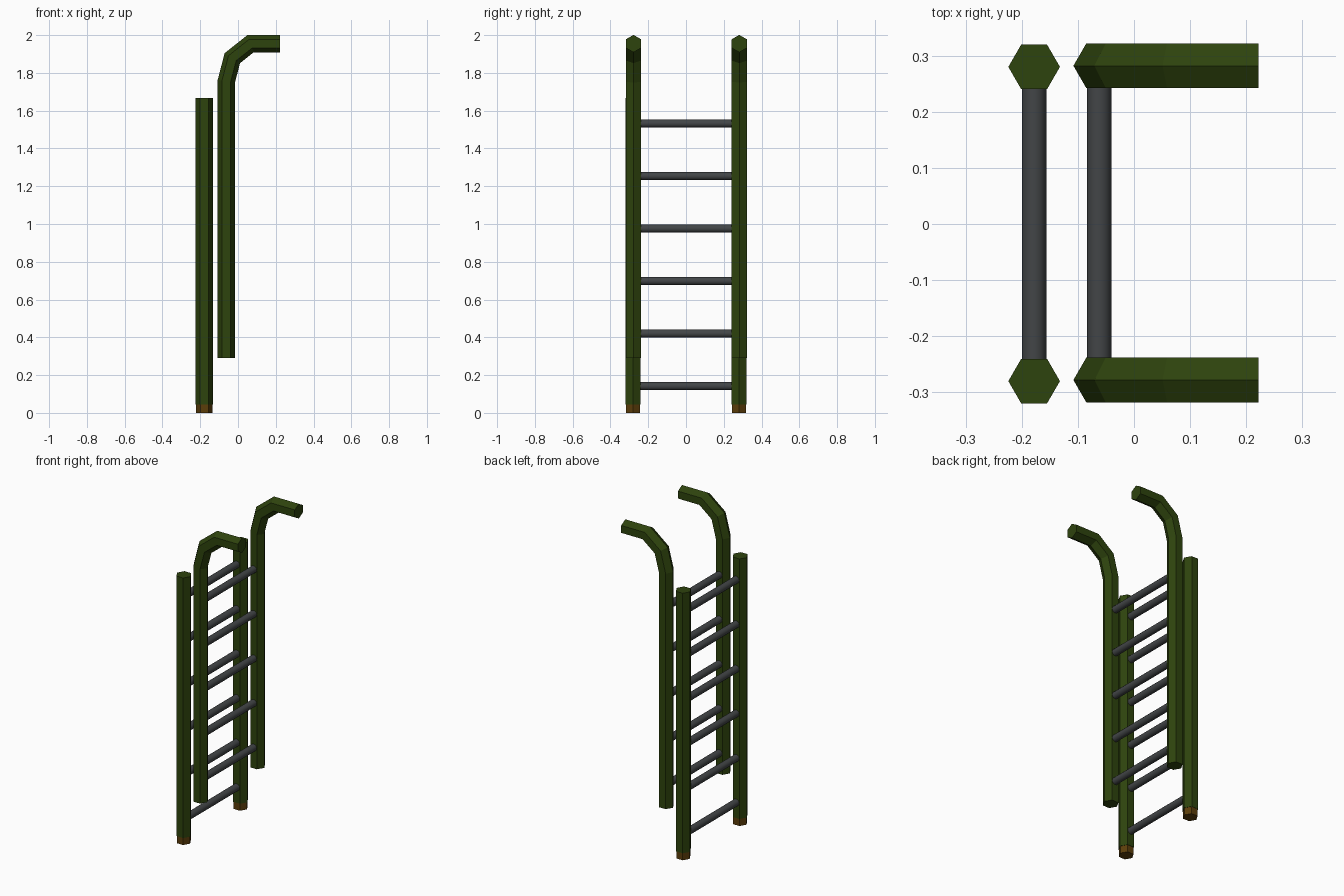
import bpy, bmesh, math
from mathutils import Vector

if "Cube" in bpy.data.objects:
    bpy.data.objects.remove(bpy.data.objects["Cube"])


def material(name, rgb):
    m = bpy.data.materials.new(name)
    m.diffuse_color = (*rgb, 1)
    m.use_nodes = True
    m.node_tree.nodes["Principled BSDF"].inputs["Base Color"].default_value = m.diffuse_color
    return m


GREEN = material("olive green", (0.027, 0.056, 0.004))
GREY = material("dark grey", (0.055, 0.060, 0.063))
BROWN = material("brown", (0.105, 0.047, 0.003))


def tube(name, path, y, radius, mat):
    """Hexagonal tube along an (x, z) path with mitred corners."""
    bm = bmesh.new()
    pts = [Vector((x, z)) for x, z in path]
    rings = []
    for i, p in enumerate(pts):
        a = (p - pts[i - 1]).normalized() if i else (pts[1] - p).normalized()
        b = (pts[i + 1] - p).normalized() if i < len(pts) - 1 else a
        t = (a + b).normalized()
        normal = Vector((t.y, -t.x)) / t.dot(a)
        ring = []
        for k in range(6):
            u = radius * math.cos(k * math.pi / 3)
            v = radius * math.sin(k * math.pi / 3)
            q = p + normal * u
            ring.append(bm.verts.new((q.x, y + v, q.y)))
        rings.append(ring)
    for r, s in zip(rings, rings[1:]):
        for k in range(6):
            n = (k + 1) % 6
            bm.faces.new((r[k], r[n], s[n], s[k]))
    bm.faces.new(rings[0][::-1])
    bm.faces.new(rings[-1])
    bmesh.ops.recalc_face_normals(bm, faces=bm.faces[:])
    me = bpy.data.meshes.new(name)
    bm.to_mesh(me)
    bm.free()
    me.materials.append(mat)
    bpy.context.collection.objects.link(bpy.data.objects.new(name, me))


def rung(name, x, y, z):
    bpy.ops.mesh.primitive_cylinder_add(
        vertices=12, radius=0.022, depth=0.50, end_fill_type='NGON',
        location=(x, y, z), rotation=(math.pi / 2, 0, 0))
    ob = bpy.context.object
    ob.name = name
    ob.data.materials.append(GREY)
    bpy.ops.object.shade_smooth_by_angle(angle=math.radians(40))


LOWER_X, UPPER_X, UPPER_Y = -0.178, -0.062, 0.002
HOOK = [(UPPER_X, 0.29), (UPPER_X, 1.755), (-0.03, 1.878),
        (0.067, 1.955), (0.222, 1.955)]

# side rails and feet
for label, y in (("front", -0.28), ("back", 0.28)):
    tube(label + "_lower_rail", [(LOWER_X, 0.045), (LOWER_X, 1.667)], y, 0.046, GREEN)
    tube(label + "_foot", [(LOWER_X, 0), (LOWER_X, 0.045)], y, 0.0435, BROWN)
    tube(label + "_hooked_rail", HOOK, y + UPPER_Y, 0.046, GREEN)

# rungs: six on the standing section, five on the hooked section
for i in range(6):
    z = 0.142 + i * 0.278
    rung(f"lower_rung_{i + 1}", LOWER_X, 0, z)
    if i:
        rung(f"upper_rung_{i}", UPPER_X, UPPER_Y, z)
